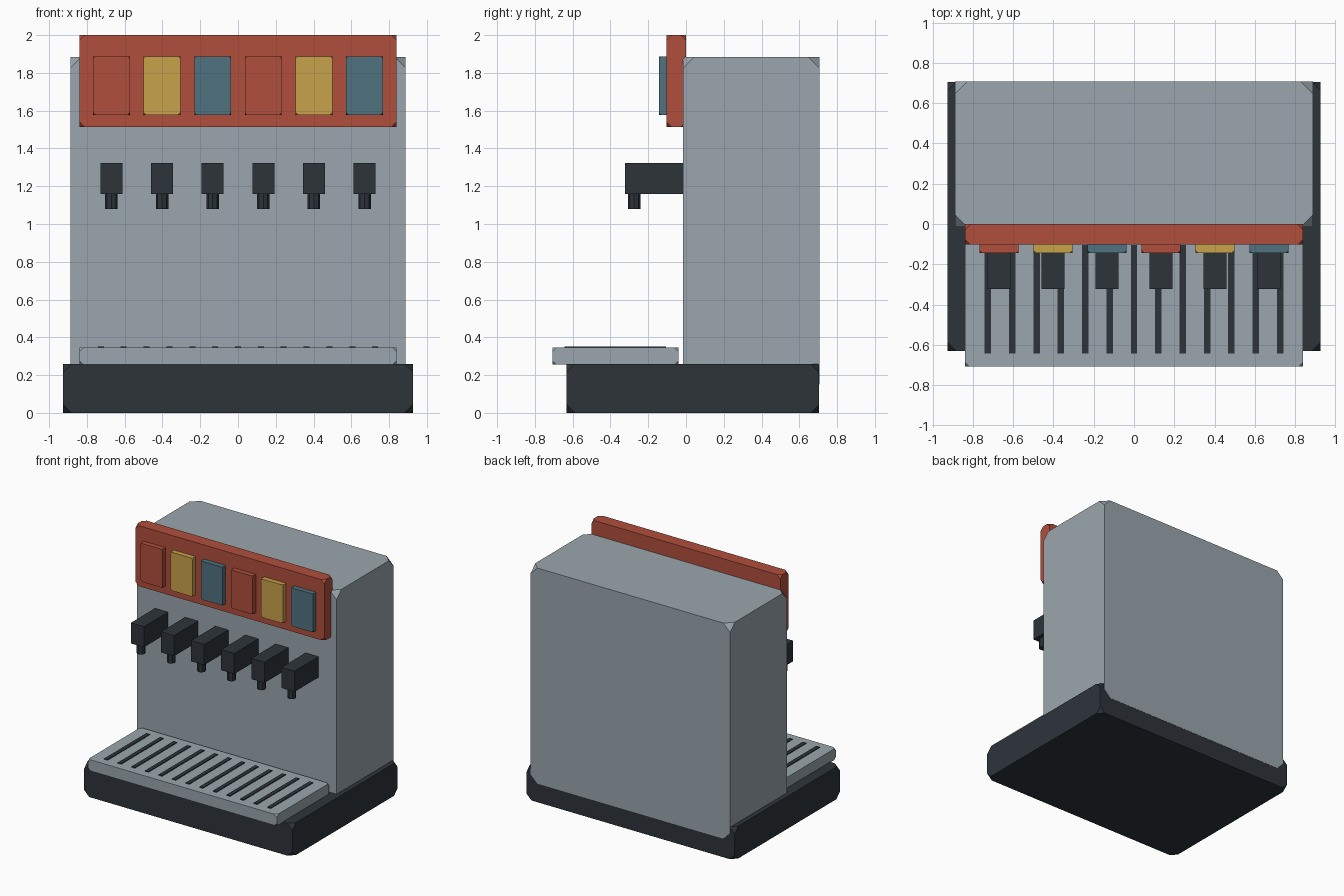
import bpy, bmesh, math

if "Cube" in bpy.data.objects:
    bpy.data.objects.remove(bpy.data.objects["Cube"])


def material(name, rgb):
    lin = [((c / 255 + 0.055) / 1.055) ** 2.4 for c in rgb]
    m = bpy.data.materials.new(name)
    m.diffuse_color = (*lin, 1)
    m.use_nodes = True
    m.node_tree.nodes["Principled BSDF"].inputs["Base Color"].default_value = m.diffuse_color
    return m


STEEL = material("steel_grey", (155, 166, 173))
DARK = material("dark_slate", (45, 52, 58))
RED = material("brick_red", (176, 78, 59))
YELLOW = material("mustard_yellow", (201, 162, 75))
TEAL = material("muted_teal", (80, 114, 127))


def finish(bm, name, mat):
    me = bpy.data.meshes.new(name)
    bm.to_mesh(me)
    bm.free()
    me.materials.append(mat)
    ob = bpy.data.objects.new(name, me)
    bpy.context.collection.objects.link(ob)
    return ob


def box(name, x, y, z, mat, cut=0.0):
    """Box from (min, max) ranges; cut clips the eight corner points."""
    bm = bmesh.new()
    bmesh.ops.create_cube(bm, size=1)
    for v in bm.verts:
        v.co = [r[0] + (c + 0.5) * (r[1] - r[0]) for c, r in zip(v.co, (x, y, z))]
    if cut:
        bmesh.ops.bevel(bm, geom=bm.verts[:], offset=cut, segments=1,
                        profile=0.5, affect='VERTICES')
    return finish(bm, name, mat)


# Plinth and cabinet
box("base", (-0.927, 0.927), (-0.632, 0.705), (0, 0.26), DARK, 0.045)
box("cabinet", (-0.888, 0.888), (-0.015, 0.707), (0.15, 1.885), STEEL, 0.06)

# Drip tray with dark slots
box("drip_tray", (-0.84, 0.84), (-0.707, -0.04), (0.255, 0.345), STEEL, 0.022)
for i in range(13):
    cx = (i - 6) * 0.121
    box(f"tray_slot_{i + 1}", (cx - 0.016, cx + 0.016), (-0.642, -0.105),
        (0.335, 0.351), DARK)

# Sign board
box("sign_board", (-0.84, 0.84), (-0.103, 0.0), (1.513, 2.0), RED, 0.028)

# Flavour panels, taps and nozzles
for i in range(6):
    cx = (i - 2.5) * 0.268
    box(f"flavour_panel_{i + 1}", (cx - 0.097, cx + 0.097), (-0.143, -0.09),
        (1.578, 1.887), (RED, YELLOW, TEAL)[i % 3], 0.012)
    box(f"tap_{i + 1}", (cx - 0.058, cx + 0.058), (-0.322, 0.0),
        (1.158, 1.324), DARK)
    bm = bmesh.new()
    bmesh.ops.create_cone(bm, cap_ends=True, segments=8, radius1=0.033,
                          radius2=0.033, depth=0.10)
    bmesh.ops.translate(bm, verts=bm.verts, vec=(cx, -0.274, 1.13))
    finish(bm, f"nozzle_{i + 1}", DARK)
